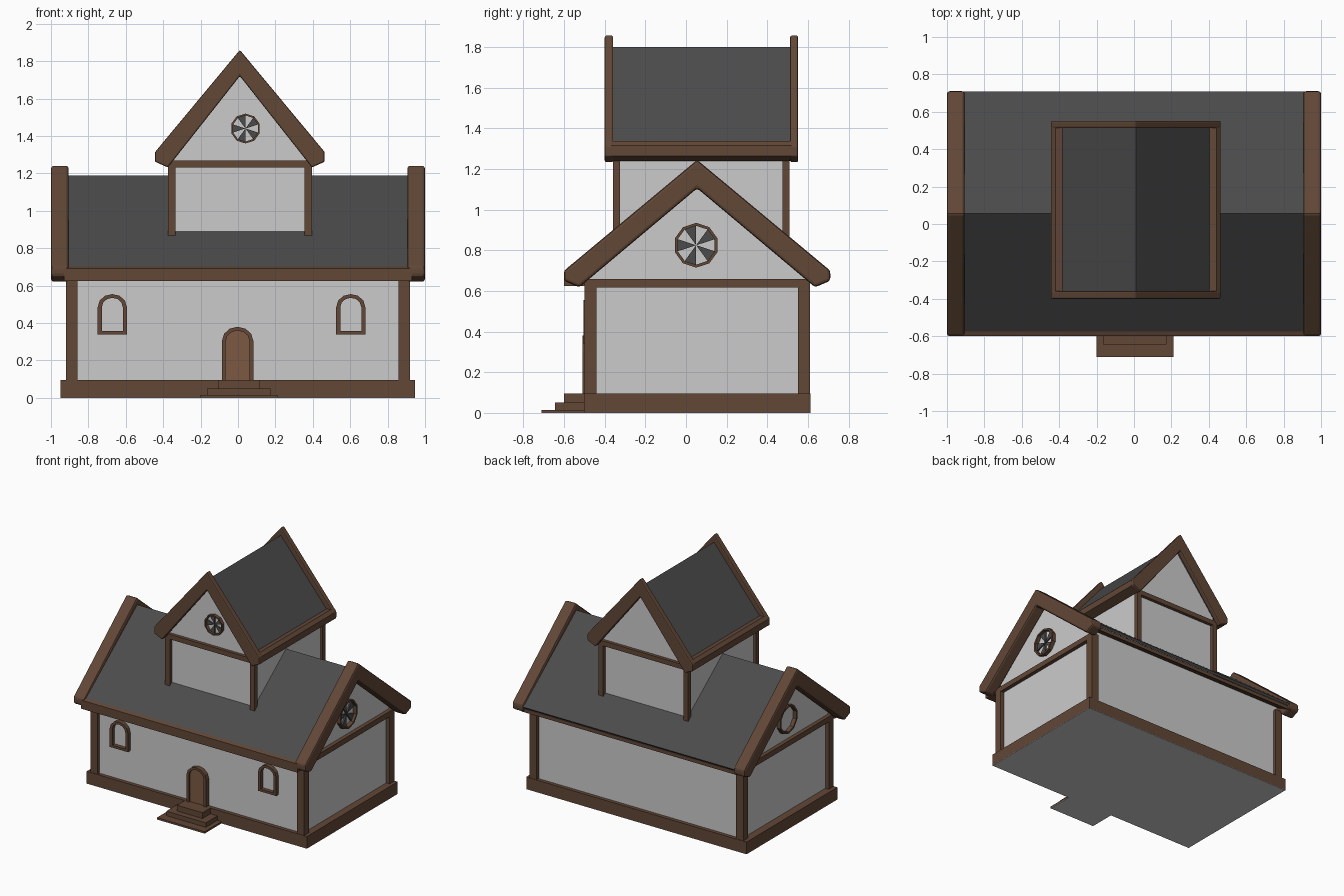
import bpy, bmesh
from math import sin, cos, pi

if "Cube" in bpy.data.objects:
    bpy.data.objects.remove(bpy.data.objects["Cube"])


def material(name, rgb):
    m = bpy.data.materials.new(name)
    m.diffuse_color = (*rgb, 1)
    m.use_nodes = True
    m.node_tree.nodes["Principled BSDF"].inputs["Base Color"].default_value = m.diffuse_color
    return m


WOOD = material("dark_wood", (0.12, 0.063, 0.037))
DOOR = material("door_wood", (0.2, 0.1, 0.055))
SLATE = material("slate", (0.07, 0.07, 0.07))


def finish(name, bm, mat, bevel=0):
    bmesh.ops.recalc_face_normals(bm, faces=bm.faces)
    me = bpy.data.meshes.new(name)
    bm.to_mesh(me)
    bm.free()
    ob = bpy.data.objects.new(name, me)
    bpy.context.collection.objects.link(ob)
    if mat:
        me.materials.append(mat)
    if bevel:
        mod = ob.modifiers.new("soft_edges", "BEVEL")
        mod.width, mod.segments = bevel, 2
    return ob


def place(axis, u, v, d):
    return (d, u, v) if axis == "x" else (u, d, v)


def prism(name, pts, axis, a, b, mat=None, bevel=0):
    """Extrude a (horizontal, z) profile along x or y."""
    bm = bmesh.new()
    lo, hi = [[bm.verts.new(place(axis, u, v, d)) for u, v in pts] for d in (a, b)]
    bm.faces.new(lo)
    bm.faces.new(hi[::-1])
    for i in range(len(pts)):
        j = (i + 1) % len(pts)
        bm.faces.new((lo[i], hi[i], hi[j], lo[j]))
    return finish(name, bm, mat, bevel)


def box(name, x0, x1, y0, y1, z0, z1, mat=None, bevel=0):
    return prism(name, [(x0, z0), (x1, z0), (x1, z1), (x0, z1)], "y", y0, y1, mat, bevel)


def frame(name, outer, inner, axis, a, b, mat=WOOD):
    """Closed border between two matching outlines."""
    bm = bmesh.new()
    loops = [[bm.verts.new(place(axis, u, v, d)) for u, v in pts]
             for pts, d in ((outer, a), (outer, b), (inner, b), (inner, a))]
    n = len(outer)
    for k in range(4):
        p, q = loops[k], loops[(k + 1) % 4]
        for i in range(n):
            j = (i + 1) % n
            bm.faces.new((p[i], p[j], q[j], q[i]))
    return finish(name, bm, mat)


def circle(cu, cv, r, n=10):
    return [(cu + r * cos(2 * pi * i / n + pi / n), cv + r * sin(2 * pi * i / n + pi / n)) for i in range(n)]


def arch(cu, z0, z1, hw, n=6):
    rise = hw * 0.9
    return [(cu - hw, z0), (cu + hw, z0)] + [
        (cu + hw * cos(pi * i / n), z1 - rise + rise * sin(pi * i / n)) for i in range(n + 1)]


def chevron(c, outer, inner):
    """Symmetric profile: outer run downwards, inner run back up."""
    half = outer + inner
    right = [(c + u, v) for u, v in half[1:-1]]
    left = [(c - u, v) for u, v in half[1:-1]][::-1]
    return [(c, outer[0][1])] + right + [(c, inner[-1][1])] + left


def round_window(name, axis, cu, cv, r, wall, out, panes=True):
    face = wall + out
    ring = circle(cu, cv, r)
    frame(name + "_ring", ring, circle(cu, cv, r * 0.87), axis, wall, face)
    if panes:
        glass = circle(cu, cv, r * 0.9)
        for i in range(0, 10, 2):
            prism(f"{name}_pane_{i}", [(cu, cv), glass[i], glass[i + 1]], axis,
                  wall, wall + out * 0.35, SLATE)


CY, CX = 0.055, 0.01   # ridge lines of the main house and the upper storey

# Base, floor underside and steps
box("base", -0.95, 0.945, -0.503, 0.613, 0.003, 0.095, WOOD)
box("floor_underside", -0.95, 0.945, -0.503, 0.613, 0, 0.003)
for i, (x0, x1, y, z0, z1) in enumerate([(-0.105, 0.115, -0.6, 0.05, 0.095),
                                         (-0.165, 0.175, -0.645, 0.015, 0.05),
                                         (-0.2, 0.21, -0.71, 0.003, 0.015)]):
    box(f"step_{i}", x0, x1, y, -0.48, z0, z1, WOOD)
box("step_underside", -0.2, 0.21, -0.71, -0.5, 0, 0.003)

# Main walls with gables, corner posts and gable beams
prism("main_walls", [(-0.475, 0.05), (0.585, 0.05), (0.585, 0.7), (CY, 1.15), (-0.475, 0.7)],
      "x", -0.89, 0.89)
for sx in (-1, 1):
    x0, x1 = sorted((sx * 0.857, sx * 0.92))
    for y0, y1 in ((-0.5, -0.44), (0.55, 0.61)):
        box("corner_post", x0, x1, y0, y1, 0.09, 0.66, WOOD)
    box("gable_beam", x0, x1, -0.5, 0.61, 0.618, 0.66, WOOD)

# Main roof, bargeboards and eaves
prism("main_roof", chevron(CY, [(0, 1.19), (0.653, 0.685)], [(0.64, 0.67), (0, 1.165)]),
      "x", -0.95, 0.95, SLATE)
barge = chevron(CY, [(0, 1.245), (0.655, 0.7), (0.655, 0.65)], [(0.58, 0.618), (0, 1.105)])
for a, b in ((-1, -0.905), (0.905, 1)):
    prism("main_bargeboard", barge, "x", a, b, WOOD, 0.014)
prism("front_eave_beam", [(-0.6, 0.625), (-0.5, 0.625), (-0.5, 0.73), (-0.59, 0.697), (-0.6, 0.692)],
      "x", -0.93, 0.93, WOOD)
prism("back_soffit", [(0.58, 0.70), (0.695, 0.64), (0.695, 0.668), (0.58, 0.755)],
      "x", -0.93, 0.93, WOOD)

# Upper storey walls, posts and beams
prism("upper_walls", [(CX - 0.365, 0.75), (CX + 0.365, 0.75), (CX + 0.365, 1.31),
                      (CX, 1.76), (CX - 0.365, 1.31)], "y", -0.335, 0.485)
for y0, y1 in ((-0.36, -0.325), (0.475, 0.51)):
    for sx in (-1, 1):
        x0, x1 = sorted((CX + sx * 0.345, CX + sx * 0.385))
        box("upper_post", x0, x1, y0, y1, 0.84, 1.26, WOOD)
    box("upper_beam", CX - 0.385, CX + 0.385, y0, y1, 1.232, 1.27, WOOD)

# Upper roof, bargeboards and eaves
prism("upper_roof", chevron(CX, [(0, 1.8), (0.44, 1.275)], [(0.42, 1.26), (0, 1.765)]),
      "y", -0.37, 0.52, SLATE)
barge = chevron(CX, [(0, 1.86), (0.453, 1.315), (0.453, 1.262)], [(0.385, 1.232), (0, 1.72)])
for a, b in ((-0.4, -0.358), (0.512, 0.552)):
    prism("upper_bargeboard", barge, "y", a, b, WOOD, 0.008)
for s in (-1, 1):
    prism("upper_eave_beam", [(CX + s * u, z) for u, z in
                              ((0.385, 1.24), (0.453, 1.265), (0.453, 1.315), (0.43, 1.337), (0.38, 1.33))],
          "y", -0.37, 0.52, WOOD)

# Round windows
round_window("front_round_window", "y", 0.04, 1.44, 0.08, -0.335, -0.025)
round_window("right_round_window", "x", 0.05, 0.825, 0.11, 0.89, 0.03)
round_window("left_round_window", "x", 0.05, 0.825, 0.11, -0.89, -0.03, panes=False)

# Arched windows and door
for cx in (-0.672, 0.603):
    frame("arched_window_frame", arch(cx, 0.34, 0.555, 0.078), arch(cx, 0.358, 0.535, 0.056),
          "y", -0.505, -0.47)
frame("door_frame", arch(-0.002, 0.09, 0.38, 0.084), arch(-0.002, 0.095, 0.36, 0.064),
      "y", -0.51, -0.47)
prism("door", arch(-0.002, 0.09, 0.365, 0.068), "y", -0.497, -0.47, DOOR)
